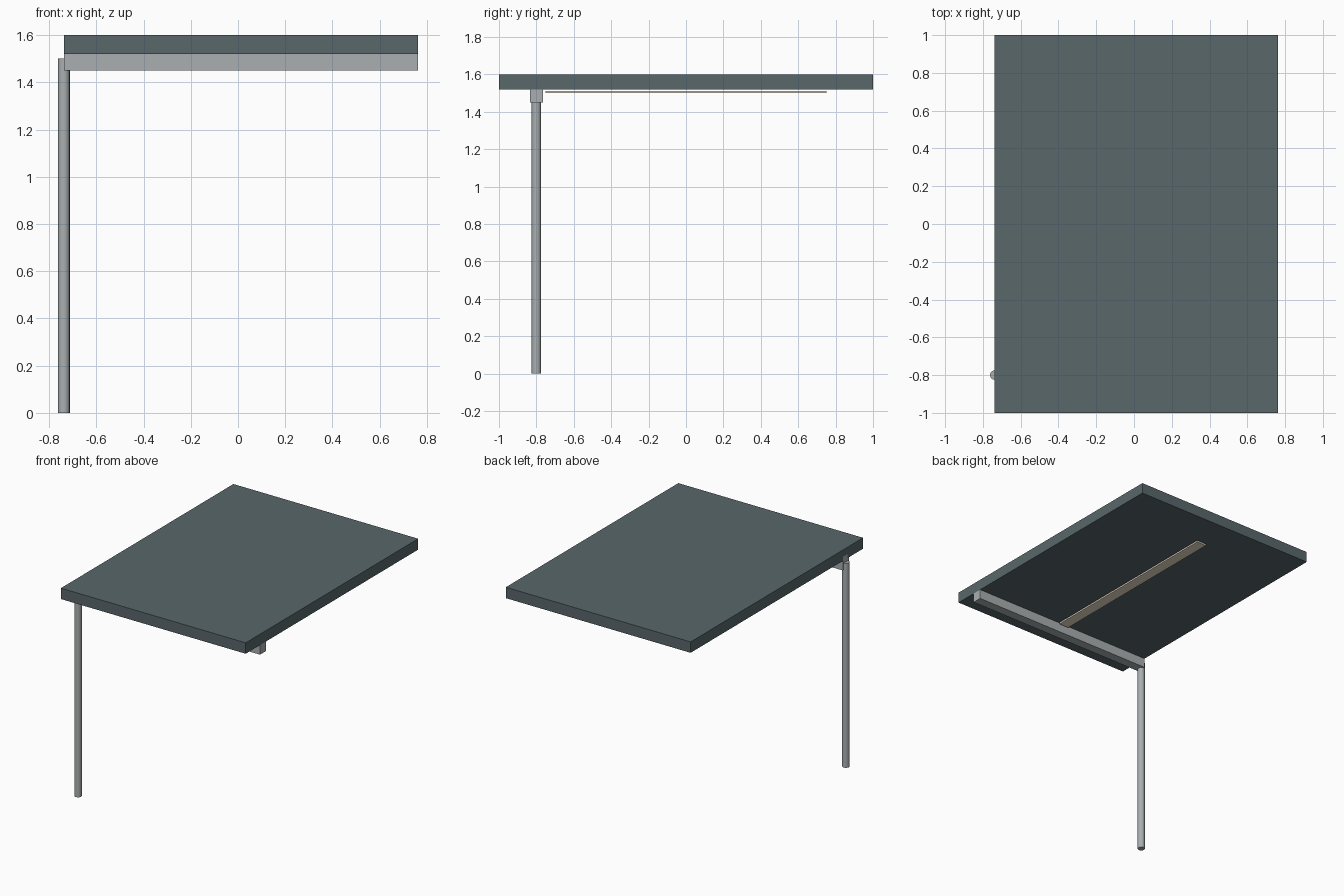
import bpy

if "Cube" in bpy.data.objects:
    bpy.data.objects.remove(bpy.data.objects["Cube"])

CX = 0.0125  # roof centre; the post sticks out past the left edge


def material(name, rgb):
    m = bpy.data.materials.new(name)
    m.diffuse_color = (*rgb, 1)
    m.use_nodes = True
    m.node_tree.nodes["Principled BSDF"].inputs["Base Color"].default_value = m.diffuse_color
    return m


slate = material("slate", (0.10, 0.135, 0.145))
steel = material("steel", (0.40, 0.43, 0.44))
warm_white = material("warm_white", (0.85, 0.76, 0.62))


def box(name, lo, hi, mat):
    centre = [(a + b) / 2 for a, b in zip(lo, hi)]
    bpy.ops.mesh.primitive_cube_add(size=1, location=centre)
    ob = bpy.context.object
    ob.name = name
    ob.scale = [b - a for a, b in zip(lo, hi)]
    bpy.ops.object.transform_apply(location=False, rotation=False, scale=True)
    ob.data.materials.append(mat)
    return ob


# Flat roof slab
box("roof_panel", (CX - 0.75, -1, 1.52), (CX + 0.75, 1, 1.6), slate)

# Cross beam let into the underside of the roof
box("cross_beam", (CX - 0.75, -0.835, 1.45), (CX + 0.75, -0.765, 1.55), steel)

# Light strip hanging just below the roof
box("light_strip", (CX - 0.04, -0.75, 1.50), (CX + 0.04, 0.75, 1.512), warm_white)

# Single round post at the front left
bpy.ops.mesh.primitive_cylinder_add(vertices=16, radius=0.025, depth=1.5,
                                    location=(CX - 0.75, -0.8, 0.75))
post = bpy.context.object
post.name = "support_post"
post.data.materials.append(steel)
bpy.ops.object.shade_smooth_by_angle()
